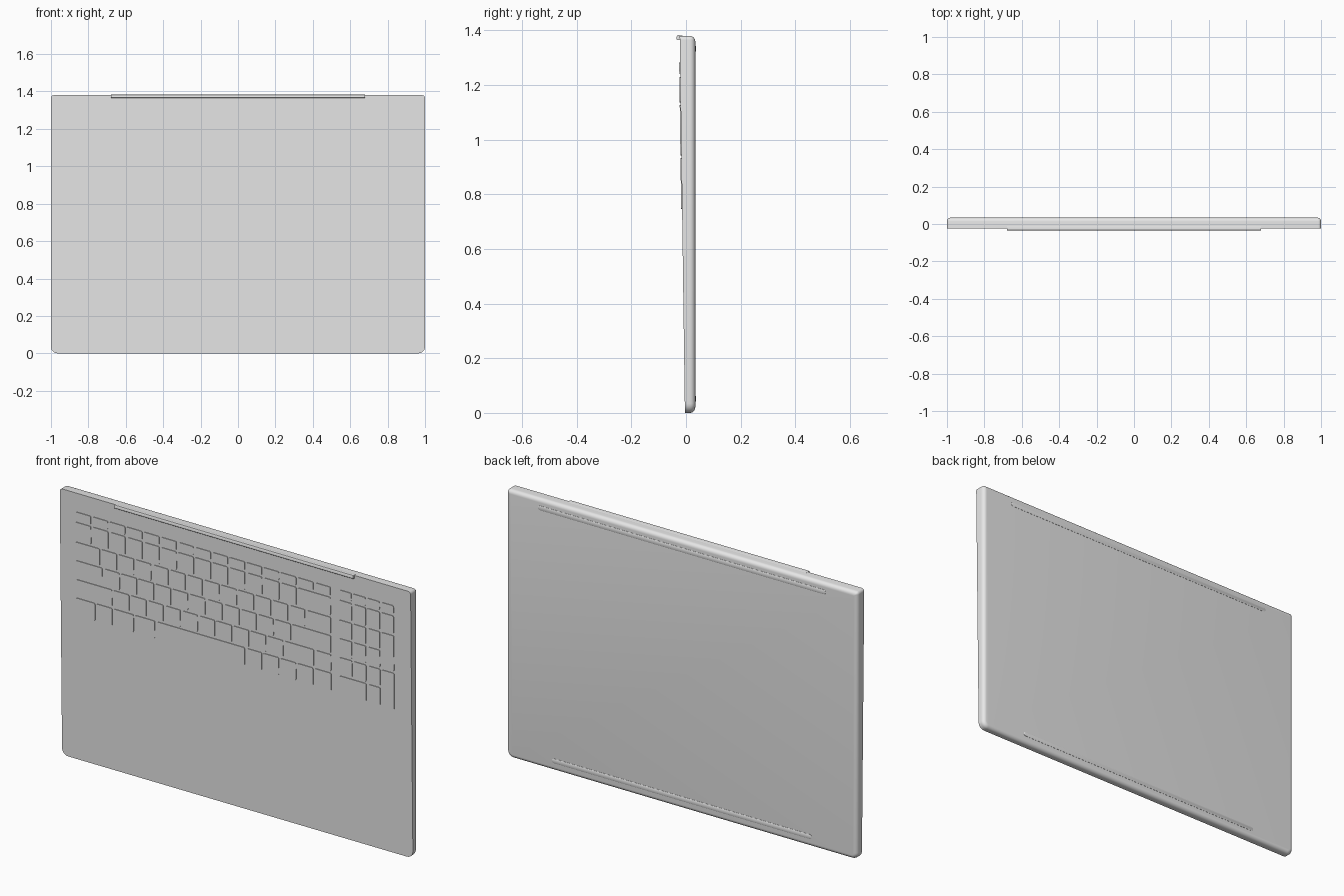
import bpy, bmesh, math

cube = bpy.data.objects.get("Cube")
if cube:
    bpy.data.objects.remove(cube, do_unlink=True)

grey = bpy.data.materials.new("plain grey")
grey.use_nodes = True
grey.diffuse_color = (0.8, 0.8, 0.8, 1)
grey.node_tree.nodes["Principled BSDF"].inputs["Base Color"].default_value = (0.8, 0.8, 0.8, 1)

HEIGHT = 1.38
BACK = 0.034


def deck(z):
    """Depth of the sloping keyboard deck at height z."""
    return -0.004 - 0.019 * z / HEIGHT


def outline(x0, x1, z0, z1, r_low, r_high, inset=0.0, steps=6):
    """Rounded rectangle in the xz plane."""
    x0, x1, z0, z1 = x0 + inset, x1 - inset, z0 + inset, z1 - inset
    lo, hi = max(r_low - inset, 0.003), max(r_high - inset, 0.003)
    corners = [(x1 - hi, z1 - hi, hi), (x0 + hi, z1 - hi, hi),
               (x0 + lo, z0 + lo, lo), (x1 - lo, z0 + lo, lo)]
    points = []
    for quarter, (cx, cz, r) in enumerate(corners):
        for i in range(steps + 1):
            a = math.pi / 2 * (quarter + i / steps)
            points.append((cx + r * math.cos(a), cz + r * math.sin(a)))
    return points


def loft(bm, rings):
    """Skin matching rings and cap both ends."""
    loops = [[bm.verts.new(p) for p in ring] for ring in rings]
    for a, b in zip(loops, loops[1:]):
        for i in range(len(a)):
            j = (i + 1) % len(a)
            bm.faces.new((a[i], a[j], b[j], b[i]))
    bm.faces.new(loops[0][::-1])
    bm.faces.new(loops[-1])


def finish(bm, name):
    bmesh.ops.recalc_face_normals(bm, faces=bm.faces)
    mesh = bpy.data.meshes.new(name)
    bm.to_mesh(mesh)
    bm.free()
    mesh.materials.append(grey)
    mesh.shade_smooth()
    mesh.set_sharp_from_angle(angle=math.radians(35))
    obj = bpy.data.objects.new(name, mesh)
    bpy.context.collection.objects.link(obj)


# Wedge body: sloping deck in front, rounded rim at the back
bm = bmesh.new()
body = (-1, 1, 0, HEIGHT, 0.035, 0.015)
rim = 0.02
rings = [[(x, deck(z), z) for x, z in outline(*body)]]
for i in range(7):
    a = math.pi / 2 * i / 6
    y = BACK - rim * (1 - math.sin(a))
    rings.append([(x, y, z) for x, z in outline(*body, inset=rim * (1 - math.cos(a)))])
loft(bm, rings)
finish(bm, "base_body")

# Hinge bar along the top of the deck
bm = bmesh.new()
profile = [(-0.01, 1.365), (-0.032, 1.365), (-0.034, 1.367), (-0.034, 1.378),
           (-0.032, 1.382), (-0.026, 1.383), (-0.01, HEIGHT)]
loft(bm, [[(x, y, z) for y, z in profile] for x in (-0.68, 0.68)])
finish(bm, "hinge_bar")

# Rubber feet strips on the back
for name, half, low, high in (("upper_foot_strip", 0.82, 1.322, 1.345),
                              ("lower_foot_strip", 0.74, 0.04, 0.063)):
    bm = bmesh.new()
    r = (high - low) / 2 - 0.0005
    loft(bm, [[(x, y, z) for x, z in outline(-half, half, low, high, r, r, inset)]
              for y, inset in ((BACK - 0.004, 0), (BACK + 0.001, 0), (BACK + 0.002, 0.002))])
    finish(bm, name)

# Keys: slightly raised plates laid out in rows
LEFT, RIGHT, PITCH, GAP = -0.915, 0.548, 0.0975, 0.01
ROWS = [1.288, 1.235, 1.132, 1.036, 0.938, 0.842, 0.742]
PAD = [0.588, 0.668, 0.748, 0.828, 0.908]


def add_key(bm, x0, x1, top, bottom):
    h = GAP / 2
    shape = outline(x0 + h, x1 - h, bottom + h, top - h, 0.006, 0.006, steps=2)
    loft(bm, [[(x, deck(z) + d, z) for x, z in shape] for d in (0.003, -0.0035)])


# Each row: widths in key pitches; the last key fills the row
WIDTHS = [[1] * 14,
          [1] * 13,
          [1.5] + [1] * 12,
          [1.65] + [1] * 11,
          [2.2] + [1] * 10 + [1.8],
          [1.2, 1, 1.25, 1.25, 5.25] + [1] * 4]
bm = bmesh.new()
for row, widths in enumerate(WIDTHS):
    x = LEFT
    for w in widths:
        add_key(bm, x, x + w * PITCH, ROWS[row], ROWS[row + 1])
        x += w * PITCH
    add_key(bm, x, RIGHT, ROWS[row], ROWS[row + 1])
finish(bm, "main_keys")

# Number pad with tall keys on its right and a wide key at the bottom
bm = bmesh.new()
for row in range(6):
    top, bottom = ROWS[row], ROWS[row + 1]
    if row == 5:
        add_key(bm, PAD[0], PAD[2], top, bottom)
        add_key(bm, PAD[2], PAD[3], top, bottom)
    else:
        for col in range(3):
            add_key(bm, PAD[col], PAD[col + 1], top, bottom)
for first, last in ((0, 1), (1, 2), (2, 4), (4, 6)):
    add_key(bm, PAD[3], PAD[4], ROWS[first], ROWS[last])
finish(bm, "number_pad_keys")
